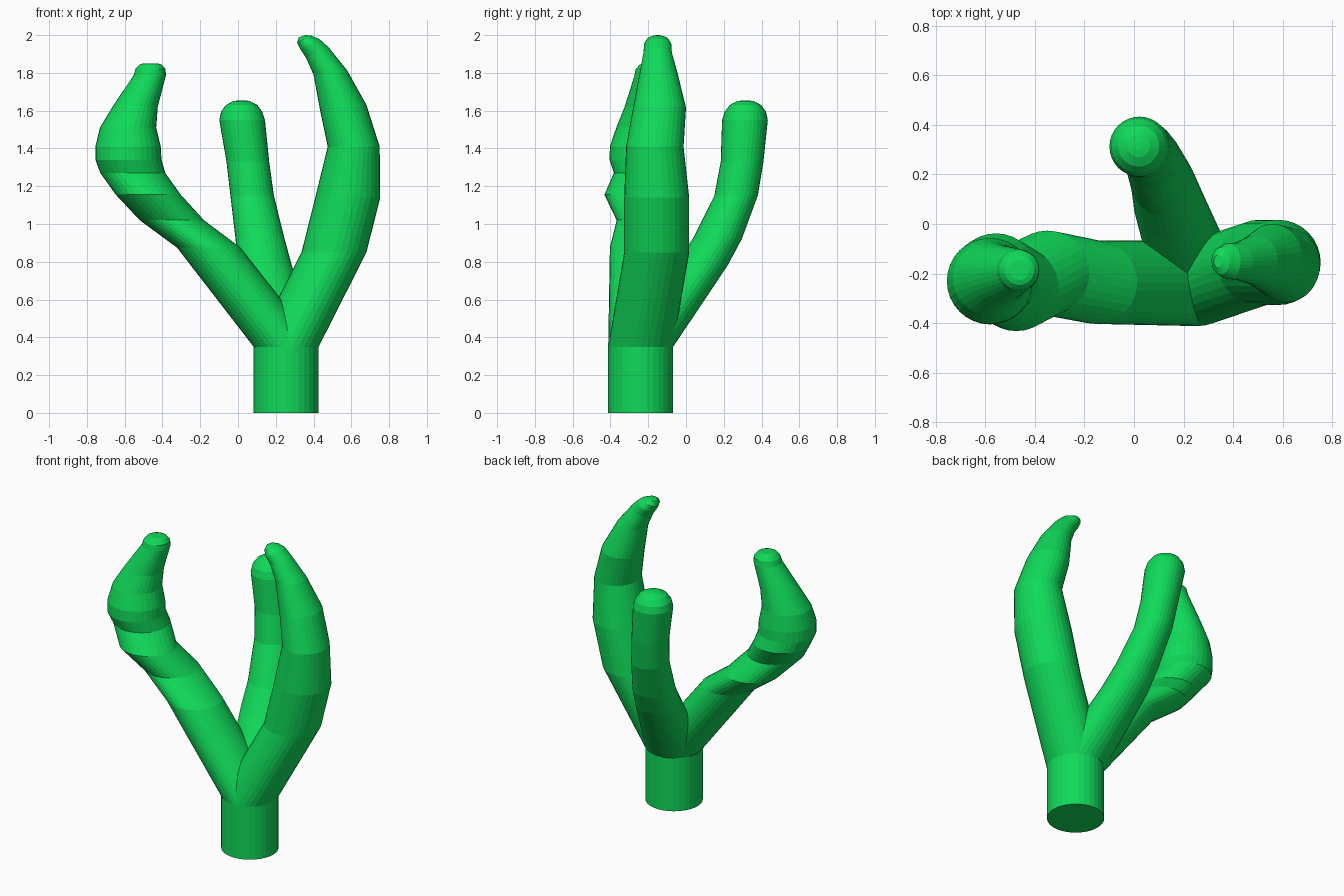
import bpy, bmesh, math
from mathutils import Vector

SIDES = 32
green = bpy.data.materials.new("bright green")
green.diffuse_color = (0.005, 0.70, 0.10, 1)


def loft(name, rings):
    """Skin a tube through rings given as (centre, half-width in xz, half-depth in y)."""
    bm = bmesh.new()
    loops = []
    for centre, u, ry in rings:
        loop = []
        for i in range(SIDES):
            a = 2 * math.pi * i / SIDES
            loop.append(bm.verts.new(centre + u * math.cos(a) + Vector((0, ry * math.sin(a), 0))))
        loops.append(loop)
    for lo, hi in zip(loops, loops[1:]):
        for i in range(SIDES):
            j = (i + 1) % SIDES
            bm.faces.new((lo[i], lo[j], hi[j], hi[i]))
    bm.faces.new(loops[0][::-1])
    bm.faces.new(loops[-1])
    bmesh.ops.recalc_face_normals(bm, faces=bm.faces)
    mesh = bpy.data.meshes.new(name)
    bm.to_mesh(mesh)
    bm.free()
    mesh.materials.append(green)
    ob = bpy.data.objects.new(name, mesh)
    bpy.context.collection.objects.link(ob)
    return ob


def level(x, y, z, r):
    """Horizontal round ring."""
    return Vector((x, y, z)), Vector((r, 0, 0)), r


def tilted(xl, zl, xr, zr, y, ry):
    """Ring leaning in the front view, from its left and right edge points."""
    left, right = Vector((xl, y, zl)), Vector((xr, y, zr))
    return (left + right) / 2, (right - left) / 2, ry


BASE = level(0.255, -0.24, 0.35, 0.172)

# short trunk
loft("trunk", [level(0.255, -0.24, 0, 0.172), BASE])

# right branch, curling in to a narrow rounded tip
loft("right_branch", [
    BASE,
    level(0.508, -0.155, 0.85, 0.172),
    level(0.581, -0.155, 1.14, 0.172),
    tilted(0.475, 1.41, 0.75, 1.41, -0.165, 0.152),
    tilted(0.435, 1.60, 0.68, 1.63, -0.14, 0.14),
    tilted(0.40, 1.79, 0.58, 1.81, -0.145, 0.10),
    tilted(0.36, 1.88, 0.48, 1.935, -0.15, 0.075),
    tilted(0.33, 1.925, 0.43, 1.98, -0.15, 0.072),
    tilted(0.313, 1.96, 0.385, 1.998, -0.15, 0.055),
    tilted(0.322, 1.988, 0.355, 2.0, -0.15, 0.025),
])

# rear branch with a domed end
loft("rear_branch", [
    BASE,
    level(0.142, 0.077, 0.78, 0.143),
    level(0.117, 0.165, 0.92, 0.13),
    level(0.075, 0.265, 1.15, 0.115),
    level(0.052, 0.297, 1.33, 0.113),
    level(0.022, 0.312, 1.55, 0.121),
    level(0.019, 0.314, 1.595, 0.109),
    level(0.019, 0.315, 1.63, 0.083),
    level(0.019, 0.315, 1.65, 0.045),
    level(0.019, 0.315, 1.655, 0.015),
])

# left branch, kinked, with a blunt rounded end
loft("left_branch", [
    BASE,
    level(-0.155, -0.235, 0.875, 0.168),
    level(-0.35, -0.197, 1.02, 0.17),
    level(-0.475, -0.26, 1.155, 0.172),
    level(-0.557, -0.21, 1.27, 0.172),
    level(-0.58, -0.23, 1.34, 0.175),
    level(-0.582, -0.23, 1.41, 0.173),
    level(-0.582, -0.22, 1.51, 0.149),
    level(-0.545, -0.205, 1.62, 0.12),
    level(-0.468, -0.187, 1.785, 0.086),
    level(-0.463, -0.186, 1.82, 0.08),
    level(-0.463, -0.186, 1.843, 0.06),
    level(-0.463, -0.186, 1.85, 0.04),
])
